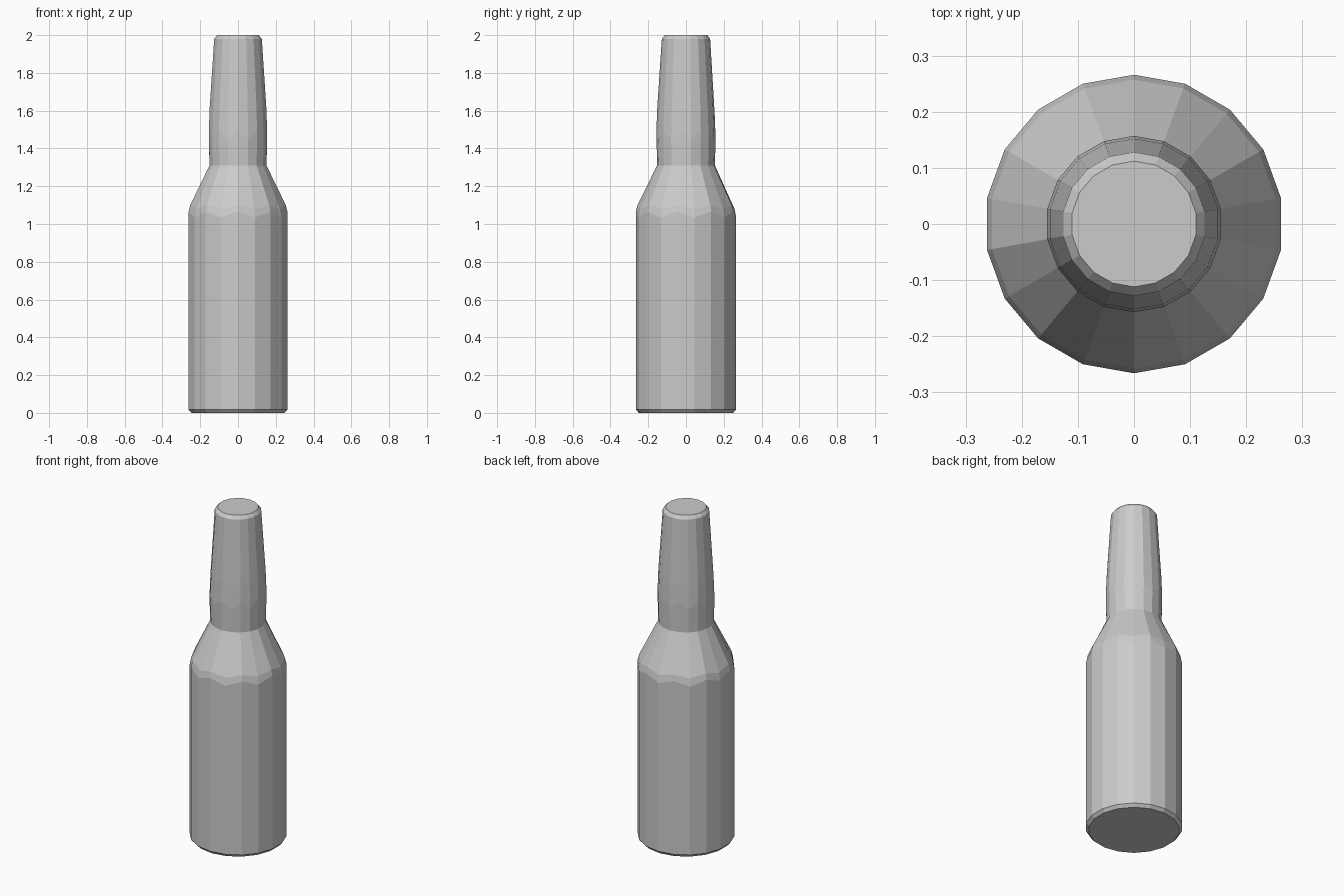
import bpy, bmesh, math

cube = bpy.data.objects.get("Cube")
if cube:
    bpy.data.objects.remove(cube, do_unlink=True)

SIDES = 18

grey = bpy.data.materials.new("plain grey")
grey.use_nodes = True
colour = (0.6, 0.6, 0.6, 1)
grey.diffuse_color = colour
grey.node_tree.nodes["Principled BSDF"].inputs["Base Color"].default_value = colour


def lathe(name, profile, cap_bottom=False, cap_top=False):
    """Spin (radius, height, stagger) rings into a faceted part."""
    bm = bmesh.new()
    rings = []
    for radius, height, stagger in profile:
        ring = []
        for i in range(SIDES):
            a = math.tau * (i + 0.5) / SIDES
            z = height + stagger * (1 if i % 2 else -1)
            ring.append(bm.verts.new((radius * math.cos(a), radius * math.sin(a), z)))
        rings.append(ring)
    for low, high in zip(rings, rings[1:]):
        for i in range(SIDES):
            j = (i + 1) % SIDES
            bm.faces.new((low[i], low[j], high[j], high[i]))
    if cap_bottom:
        bm.faces.new(rings[0][::-1])
    if cap_top:
        bm.faces.new(rings[-1])
    mesh = bpy.data.meshes.new(name)
    bm.to_mesh(mesh)
    bm.free()
    mesh.materials.append(grey)
    obj = bpy.data.objects.new(name, mesh)
    bpy.context.collection.objects.link(obj)
    return obj


# Body with a bevelled foot and a chipped shoulder edge
lathe("bottle_body", [(0.25, 0, 0), (0.266, 0.018, 0), (0.266, 1.05, 0.015),
                      (0.257, 1.09, 0.01), (0.153, 1.31, 0)], cap_bottom=True)

# Tapered neck, closed by a softly bevelled top
lathe("bottle_neck", [(0.153, 1.31, 0), (0.157, 1.47, 0.02), (0.152, 1.6, 0.02),
                      (0.128, 1.98, 0), (0.112, 2.0, 0)], cap_top=True)
